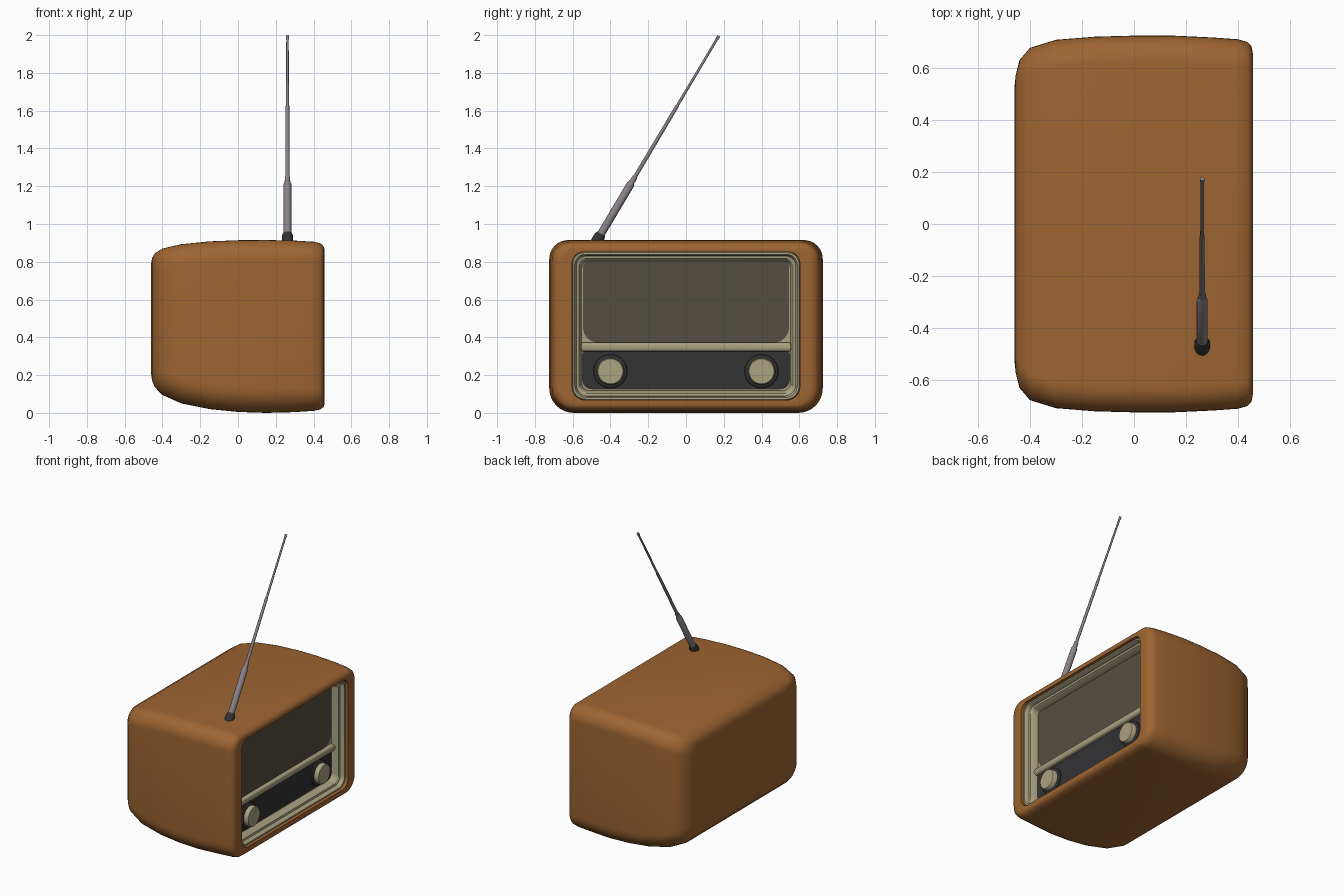
import bpy, bmesh, math
from mathutils import Vector

if "Cube" in bpy.data.objects:
    bpy.data.objects.remove(bpy.data.objects["Cube"])


def mat(name, r, g, b):
    m = bpy.data.materials.new(name)
    m.diffuse_color = (r, g, b, 1)
    m.use_nodes = True
    m.node_tree.nodes["Principled BSDF"].inputs["Base Color"].default_value = m.diffuse_color
    return m


WOOD = mat("brown wood", 0.34, 0.13, 0.032)
CREAM = mat("cream plastic", 0.40, 0.36, 0.22)
CLOTH = mat("olive grille cloth", 0.088, 0.078, 0.052)
BLACK = mat("dark panel", 0.033, 0.032, 0.034)
METAL = mat("grey metal", 0.25, 0.22, 0.24)


def rrect(x, hw, z0, z1, rt, rb, n=8):
    """Rounded rectangle across y and z at depth x, counter-clockwise seen from +x."""
    pts = []
    for cy, cz, r, a0 in ((hw - rb, z0 + rb, rb, -90), (hw - rt, z1 - rt, rt, 0),
                          (rt - hw, z1 - rt, rt, 90), (rb - hw, z0 + rb, rb, 180)):
        for i in range(n + 1):
            a = math.radians(a0 + 90 * i / n)
            pts.append((x, cy + r * math.cos(a), cz + r * math.sin(a)))
    return pts


def circle(x, r, n=32):
    return [(x, r * math.cos(2 * math.pi * i / n), r * math.sin(2 * math.pi * i / n)) for i in range(n)]


def loft(name, rings, material, cap_start=True, cap_end=True, angle=40):
    bm = bmesh.new()
    vs = [[bm.verts.new(p) for p in ring] for ring in rings]
    n = len(vs[0])
    for a, b in zip(vs, vs[1:]):
        for i in range(n):
            j = (i + 1) % n
            bm.faces.new((a[i], a[j], b[j], b[i]))
    if cap_start:
        bm.faces.new(vs[0][::-1])
    if cap_end:
        bm.faces.new(vs[-1])
    me = bpy.data.meshes.new(name)
    bm.to_mesh(me)
    bm.free()
    me.materials.append(material)
    ob = bpy.data.objects.new(name, me)
    bpy.context.collection.objects.link(ob)
    bpy.ops.object.select_all(action='DESELECT')
    bpy.context.view_layer.objects.active = ob
    ob.select_set(True)
    bpy.ops.object.shade_smooth_by_angle(angle=math.radians(angle))
    return ob


# Wooden case: depth, half width, bottom, top, top and bottom corner radius
sections = [(-0.46, 0.52, 0.21, 0.79, 0.07, 0.07), (-0.455, 0.57, 0.17, 0.82, 0.08, 0.08),
            (-0.44, 0.63, 0.135, 0.845, 0.09, 0.10), (-0.40, 0.677, 0.095, 0.87, 0.10, 0.12),
            (-0.30, 0.708, 0.05, 0.893, 0.10, 0.13), (-0.15, 0.72, 0.02, 0.908, 0.10, 0.13),
            (0.0, 0.724, 0.005, 0.914, 0.10, 0.13), (0.15, 0.724, 0.0, 0.915, 0.10, 0.13),
            (0.30, 0.717, 0.004, 0.912, 0.10, 0.13), (0.40, 0.71, 0.011, 0.906, 0.10, 0.12),
            (0.435, 0.70, 0.018, 0.898, 0.09, 0.11), (0.452, 0.682, 0.03, 0.884, 0.08, 0.10),
            (0.457, 0.655, 0.042, 0.87, 0.07, 0.09), (0.455, 0.603, 0.068, 0.852, 0.06, 0.07),
            (0.34, 0.60, 0.07, 0.85, 0.06, 0.07)]
loft("wooden_case", [rrect(*s) for s in sections], WOOD)

# Stepped cream bezel with its back plate
steps = [(0, 0.43), (0.004, 0.437), (0.013, 0.437), (0.018, 0.43), (0.022, 0.408),
         (0.035, 0.405), (0.042, 0.395), (0.05, 0.356)]
loft("front_bezel", [rrect(x, 0.602 - d, 0.068 + d, 0.852 - d, 0.062 - d * 0.6, 0.07 - d * 0.6)
                     for d, x in steps], CREAM, cap_start=False)

# Rounded bar between the grille and the control panel
loft("cross_bar", [rrect(x, 0.555, 0.325 + d, 0.372 - d, 0.012, 0.012)
                   for x, d in ((0.35, 0), (0.374, 0), (0.382, 0.004), (0.386, 0.011))], CREAM)

# Speaker grille and control panel
loft("speaker_grille", [rrect(x, 0.545, 0.372, 0.80, 0.025, 0.08) for x in (0.352, 0.36)], CLOTH)
loft("control_panel", [rrect(x, 0.55, 0.125, 0.326, 0.015, 0.05) for x in (0.352, 0.36)], BLACK)

# Two tuning knobs on dark collars
for side, s in (("left", -1), ("right", 1)):
    collar = loft(side + "_knob_collar", [circle(0.355, 0.09), circle(0.37, 0.088), circle(0.376, 0.08)], BLACK)
    knob = loft(side + "_knob", [circle(0.37, 0.072), circle(0.402, 0.071), circle(0.408, 0.066)], CREAM)
    for ob in (collar, knob):
        ob.location = (0, 0.40 * s, 0.22)

# Tilted telescopic antenna
base, tip = Vector((0.262, -0.475, 0.905)), Vector((0.262, 0.174, 1.996))
turn = Vector((1, 0, 0)).rotation_difference(tip - base)
length = (tip - base).length
parts = [("antenna_base", BLACK, [(-0.02, 0.03), (0.035, 0.03), (0.05, 0.024)]),
         ("antenna_lower_tube", METAL, [(0.04, 0.021), (0.355, 0.021), (0.365, 0.015), (0.40, 0.014)]),
         ("antenna_middle_tube", METAL, [(0.39, 0.0105), (0.84, 0.0095)]),
         ("antenna_upper_tube", METAL, [(0.83, 0.0075), (length, 0.0065)]),
         ("antenna_tip", METAL, [(length - 0.02, 0.0085), (length, 0.0085)])]
for name, material, profile in parts:
    ob = loft(name, [circle(x, r, 20) for x, r in profile], material)
    ob.rotation_mode = 'QUATERNION'
    ob.rotation_quaternion = turn
    ob.location = base
